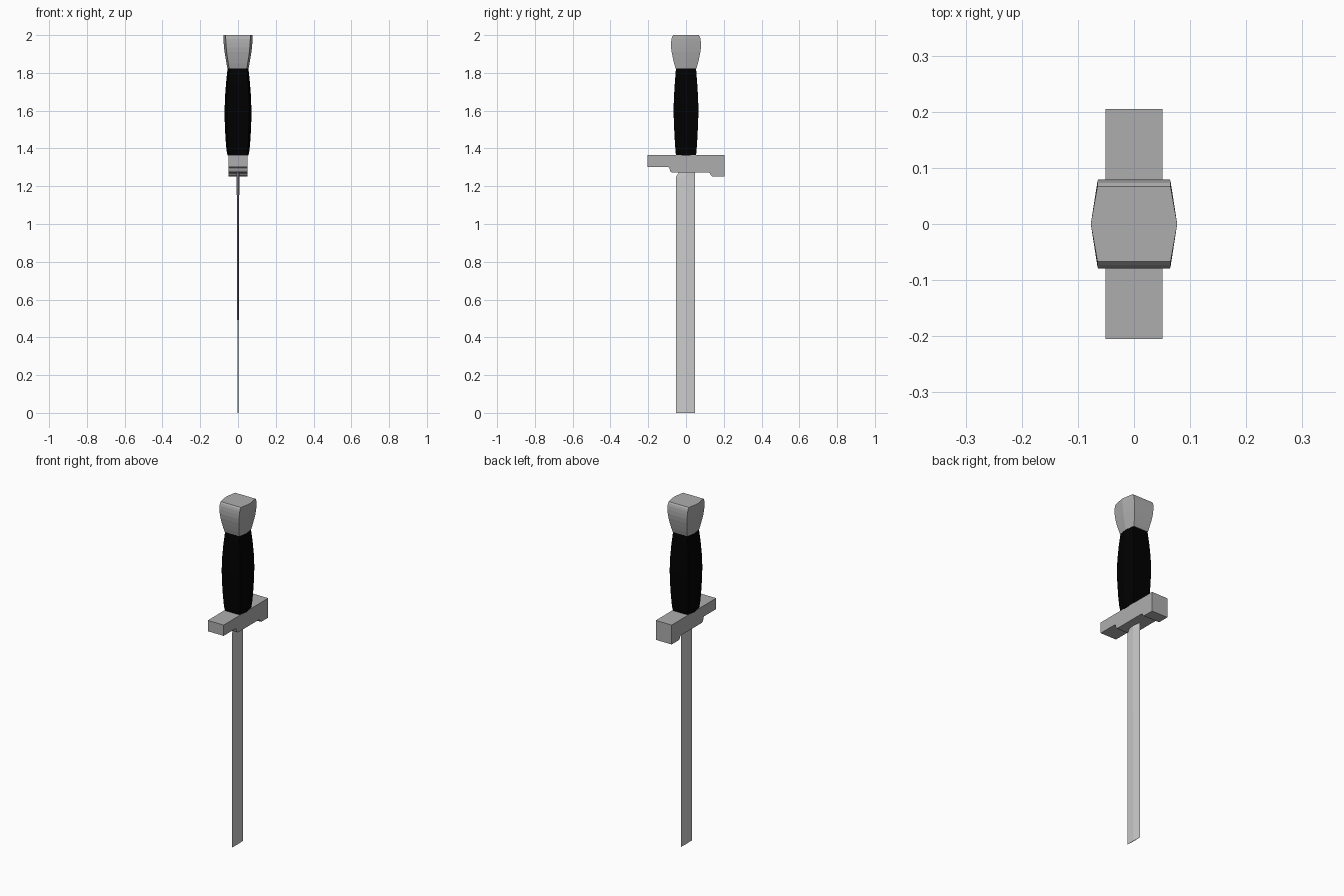
import bpy, bmesh

STEEL = (0.42, 0.42, 0.42, 1)
BLADE = (0.63, 0.63, 0.63, 1)
BLACK = (0.0, 0.0, 0.0, 1)


def finish(bm, name, color):
    bmesh.ops.recalc_face_normals(bm, faces=bm.faces)
    mesh = bpy.data.meshes.new(name)
    bm.to_mesh(mesh)
    bm.free()
    obj = bpy.data.objects.new(name, mesh)
    bpy.context.collection.objects.link(obj)
    mat = bpy.data.materials.new(name + "_material")
    mat.diffuse_color = color
    mesh.materials.append(mat)
    return obj


def loft(name, rings, color):
    """Skin a stack of closed rings and cap both ends."""
    bm = bmesh.new()
    rows = [[bm.verts.new(p) for p in ring] for ring in rings]
    n = len(rows[0])
    for a, b in zip(rows, rows[1:]):
        for i in range(n):
            j = (i + 1) % n
            bm.faces.new((a[i], a[j], b[j], b[i]))
    bm.faces.new(rows[0])
    bm.faces.new(rows[-1])
    return finish(bm, name, color)


def hexagon(z, hx, cx, hy):
    """Six-sided section: side ridges at hx, corners at (cx, hy)."""
    return [(hx, 0, z), (cx, hy, z), (-cx, hy, z),
            (-hx, 0, z), (-cx, -hy, z), (cx, -hy, z)]


def diamond(z, hx, y0, y1):
    return [(hx, 0, z), (0, y1, z), (-hx, 0, z), (0, y0, z)]


# Blade: thin diamond section, thinning toward the square tip
loft("blade", [diamond(0, 0.002, -0.053, 0.047),
               diamond(1.25, 0.007, -0.053, 0.047),
               diamond(1.27, 0.007, -0.040, 0.047),
               diamond(1.30, 0.007, -0.040, 0.047)], BLADE)

# Guard: stepped side profile extruded across the width
profile = [(-0.205, 1.365), (-0.205, 1.302), (-0.095, 1.302), (-0.088, 1.297),
           (-0.085, 1.284), (-0.080, 1.275), (-0.070, 1.272), (0.120, 1.272),
           (0.127, 1.268), (0.130, 1.259), (0.140, 1.252), (0.205, 1.252),
           (0.205, 1.365)]
loft("guard", [[(x, y, z) for y, z in profile] for x in (-0.051, 0.051)], STEEL)

# Grip: swelling six-sided black handle
grip_rows = [(1.363, 0.055, 0.046, 0.053), (1.39, 0.061, 0.051, 0.056),
             (1.45, 0.066, 0.055, 0.060), (1.53, 0.070, 0.058, 0.064),
             (1.60, 0.071, 0.059, 0.066), (1.67, 0.069, 0.058, 0.064),
             (1.75, 0.063, 0.053, 0.059), (1.825, 0.055, 0.046, 0.053)]
loft("grip", [hexagon(*r) for r in grip_rows], BLACK)

# Pommel: flared block with a rolled top edge
pommel_rows = [(1.823, 0.056, 0.047, 0.055), (1.85, 0.061, 0.051, 0.063),
               (1.88, 0.066, 0.056, 0.070), (1.91, 0.071, 0.060, 0.076),
               (1.935, 0.074, 0.062, 0.079), (1.96, 0.076, 0.064, 0.079),
               (1.98, 0.077, 0.065, 0.077), (1.993, 0.077, 0.065, 0.073),
               (2.0, 0.077, 0.065, 0.067)]
loft("pommel", [hexagon(*r) for r in pommel_rows], STEEL)
